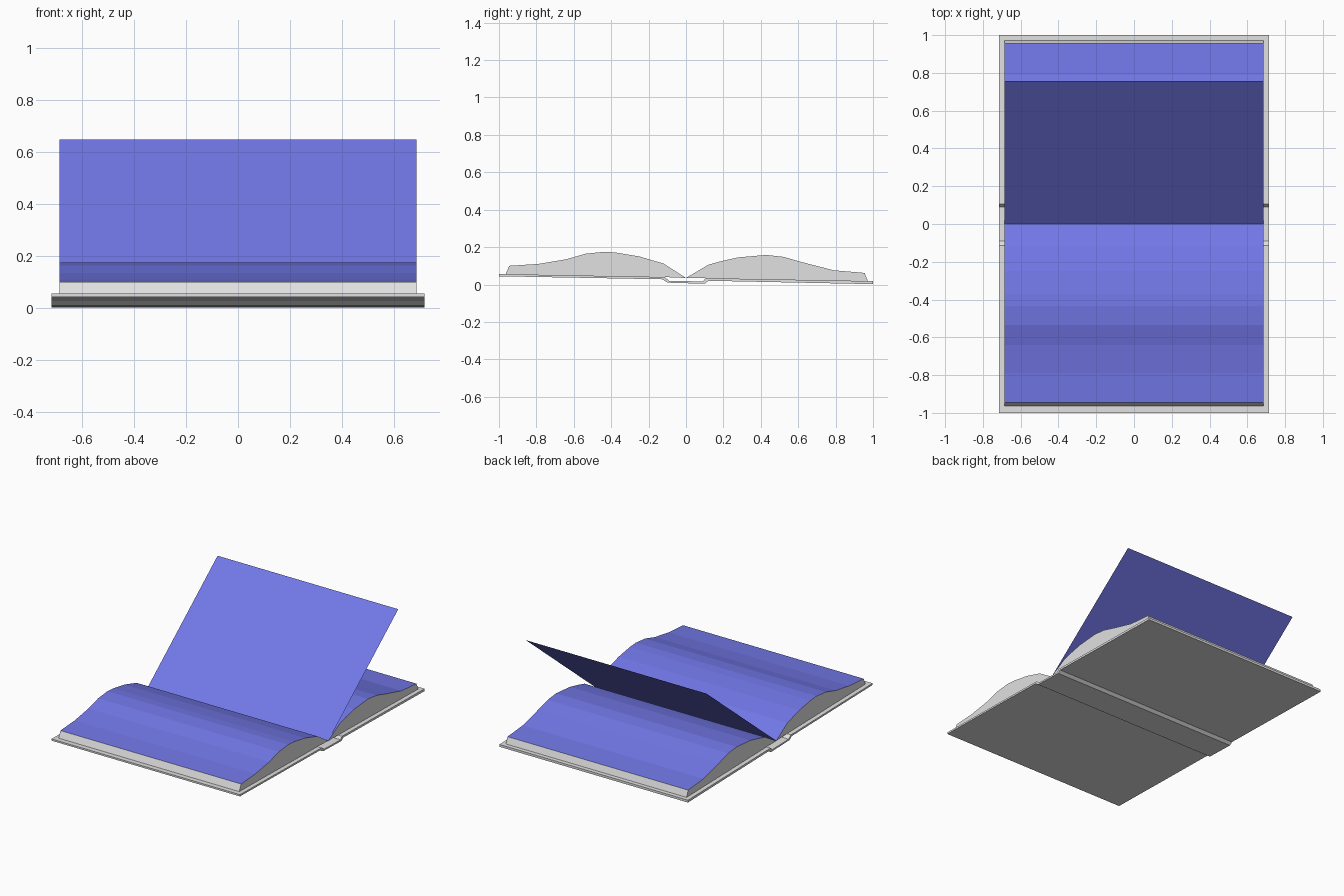
import bpy, bmesh

if "Cube" in bpy.data.objects:
    bpy.data.objects.remove(bpy.data.objects["Cube"])


def material(name, rgb):
    m = bpy.data.materials.new(name)
    m.diffuse_color = (*rgb, 1.0)
    m.use_nodes = True
    m.node_tree.nodes["Principled BSDF"].inputs["Base Color"].default_value = m.diffuse_color
    return m


paper = material("paper_grey", (0.75, 0.75, 0.75))
blue = material("page_blue", (0.20, 0.22, 0.95))


def extrude_profile(name, profile, half_width, blue_top=False):
    """Sweep a closed (y, z) profile along x; optionally paint upward faces blue."""
    bm = bmesh.new()
    face = bm.faces.new([bm.verts.new((-half_width, y, z)) for y, z in profile])
    out = bmesh.ops.extrude_face_region(bm, geom=[face])
    verts = [v for v in out["geom"] if isinstance(v, bmesh.types.BMVert)]
    bmesh.ops.translate(bm, verts=verts, vec=(2 * half_width, 0, 0))
    bmesh.ops.recalc_face_normals(bm, faces=bm.faces)
    if blue_top:
        for f in bm.faces:
            f.material_index = int(f.normal.z > 0.6)
    mesh = bpy.data.meshes.new(name)
    bm.to_mesh(mesh)
    bm.free()
    mesh.materials.append(paper)
    mesh.materials.append(blue)
    obj = bpy.data.objects.new(name, mesh)
    bpy.context.collection.objects.link(obj)
    return obj


# Hard cover: two boards joined by a sunken spine
cover_bottom = [(-1.0, 0.044), (-0.125, 0.028), (-0.10, 0.010), (0.10, 0.004),
                (0.12, 0.020), (1.0, 0.002)]
cover_top = [(1.0, 0.018), (0.105, 0.034), (0.09, 0.016), (-0.09, 0.020),
             (-0.115, 0.040), (-1.0, 0.056)]
extrude_profile("cover", cover_bottom + cover_top, 0.715)

# Page blocks with curved blue upper pages
front_top = [(-0.965, 0.054), (-0.945, 0.100), (-0.79, 0.110), (-0.64, 0.135),
             (-0.535, 0.165), (-0.435, 0.175), (-0.37, 0.170), (-0.25, 0.150),
             (-0.12, 0.112), (0.0, 0.035)]
extrude_profile("front_page_block", front_top + [(-0.115, 0.040)], 0.685, True)

back_top = [(0.0, 0.035), (0.12, 0.106), (0.19, 0.125), (0.28, 0.145),
            (0.43, 0.158), (0.52, 0.148), (0.63, 0.117), (0.79, 0.076),
            (0.955, 0.062), (0.972, 0.018)]
extrude_profile("back_page_block", back_top + [(0.105, 0.034)], 0.685, True)

# Single raised page
mesh = bpy.data.meshes.new("raised_page")
mesh.from_pydata([(-0.685, 0, 0.035), (0.685, 0, 0.035),
                  (0.685, 0.757, 0.648), (-0.685, 0.757, 0.648)],
                 [], [(0, 1, 2, 3)])
mesh.materials.append(blue)
bpy.context.collection.objects.link(bpy.data.objects.new("raised_page", mesh))
